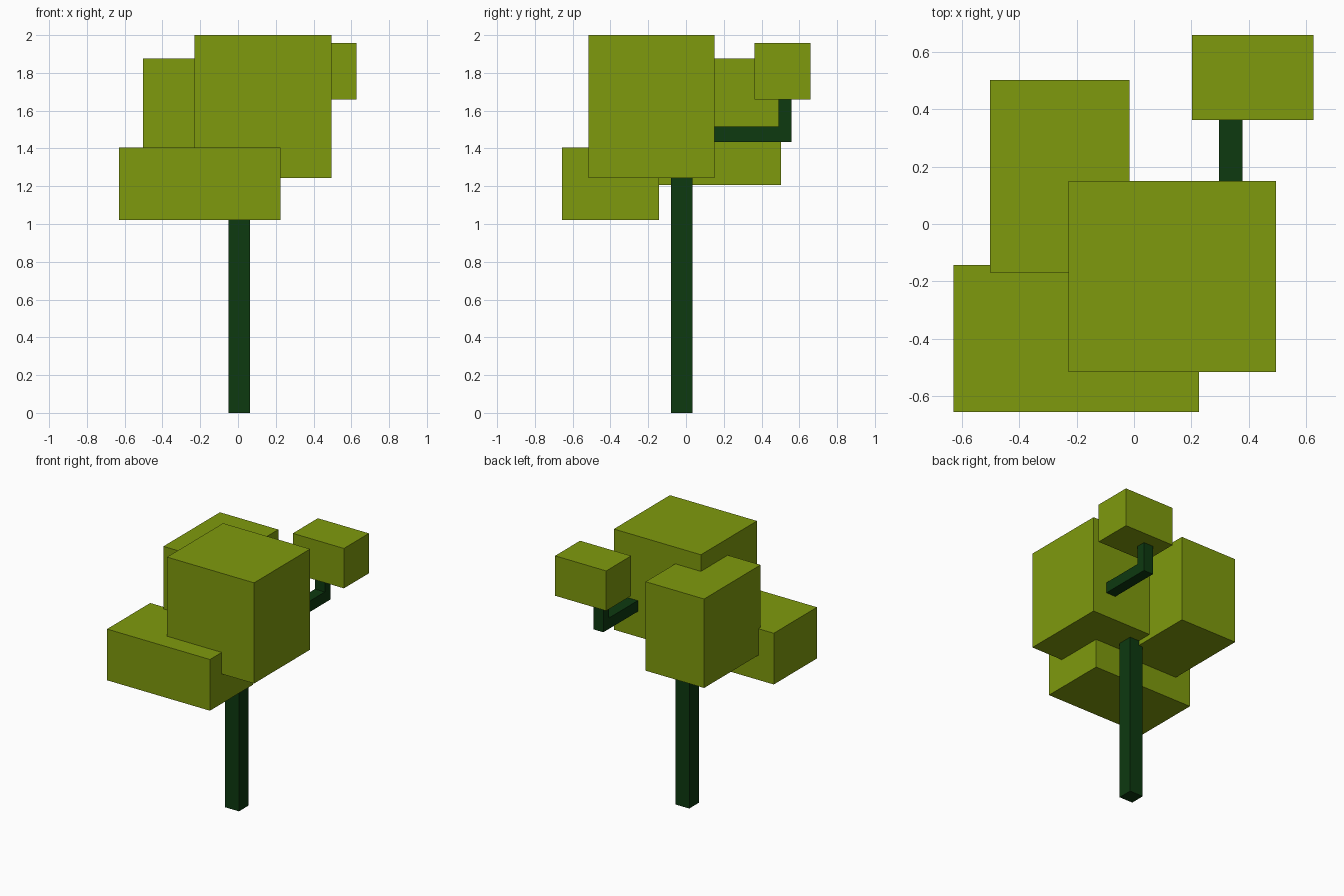
import bpy, bmesh

if "Cube" in bpy.data.objects:
    bpy.data.objects.remove(bpy.data.objects["Cube"])


def material(name, rgb):
    m = bpy.data.materials.new(name)
    m.diffuse_color = (*rgb, 1)
    m.use_nodes = True
    m.node_tree.nodes["Principled BSDF"].inputs["Base Color"].default_value = m.diffuse_color
    return m


leaf = material("leaf_green", (0.212, 0.323, 0.004))
bark = material("dark_bark", (0.004, 0.041, 0.005))


def finish(name, bm, mat):
    bmesh.ops.recalc_face_normals(bm, faces=bm.faces)
    me = bpy.data.meshes.new(name)
    bm.to_mesh(me)
    bm.free()
    me.materials.append(mat)
    ob = bpy.data.objects.new(name, me)
    bpy.context.collection.objects.link(ob)


def box(name, mat, *spans):
    """Box from its (min, max) spans along x, y and z."""
    bm = bmesh.new()
    bmesh.ops.create_cube(bm, size=1)
    for v in bm.verts:
        for i, (lo, hi) in enumerate(spans):
            v.co[i] = lo if v.co[i] < 0 else hi
    finish(name, bm, mat)


# Trunk, running up into the main foliage block
box("trunk", bark, (-0.051, 0.064), (-0.08, 0.034), (0, 1.3))

# L-shaped branch: side profile (y, z) extruded along x
profile = [(0.12, 1.433), (0.559, 1.433), (0.559, 1.68),
           (0.491, 1.68), (0.491, 1.515), (0.12, 1.515)]
bm = bmesh.new()
face = bm.faces.new([bm.verts.new((0.296, y, z)) for y, z in profile])
ext = bmesh.ops.extrude_face_region(bm, geom=[face])["geom"]
bmesh.ops.translate(bm, vec=(0.082, 0, 0),
                    verts=[g for g in ext if isinstance(g, bmesh.types.BMVert)])
# extrusion keeps the starting face as the near cap
finish("branch", bm, bark)

# Foliage blocks
box("main_foliage", leaf, (-0.229, 0.495), (-0.516, 0.15), (1.243, 2.0))
box("back_foliage", leaf, (-0.502, -0.016), (-0.169, 0.502), (1.206, 1.875))
box("front_foliage", leaf, (-0.63, 0.226), (-0.656, -0.143), (1.02, 1.405))
box("branch_foliage", leaf, (0.202, 0.627), (0.363, 0.66), (1.658, 1.958))
